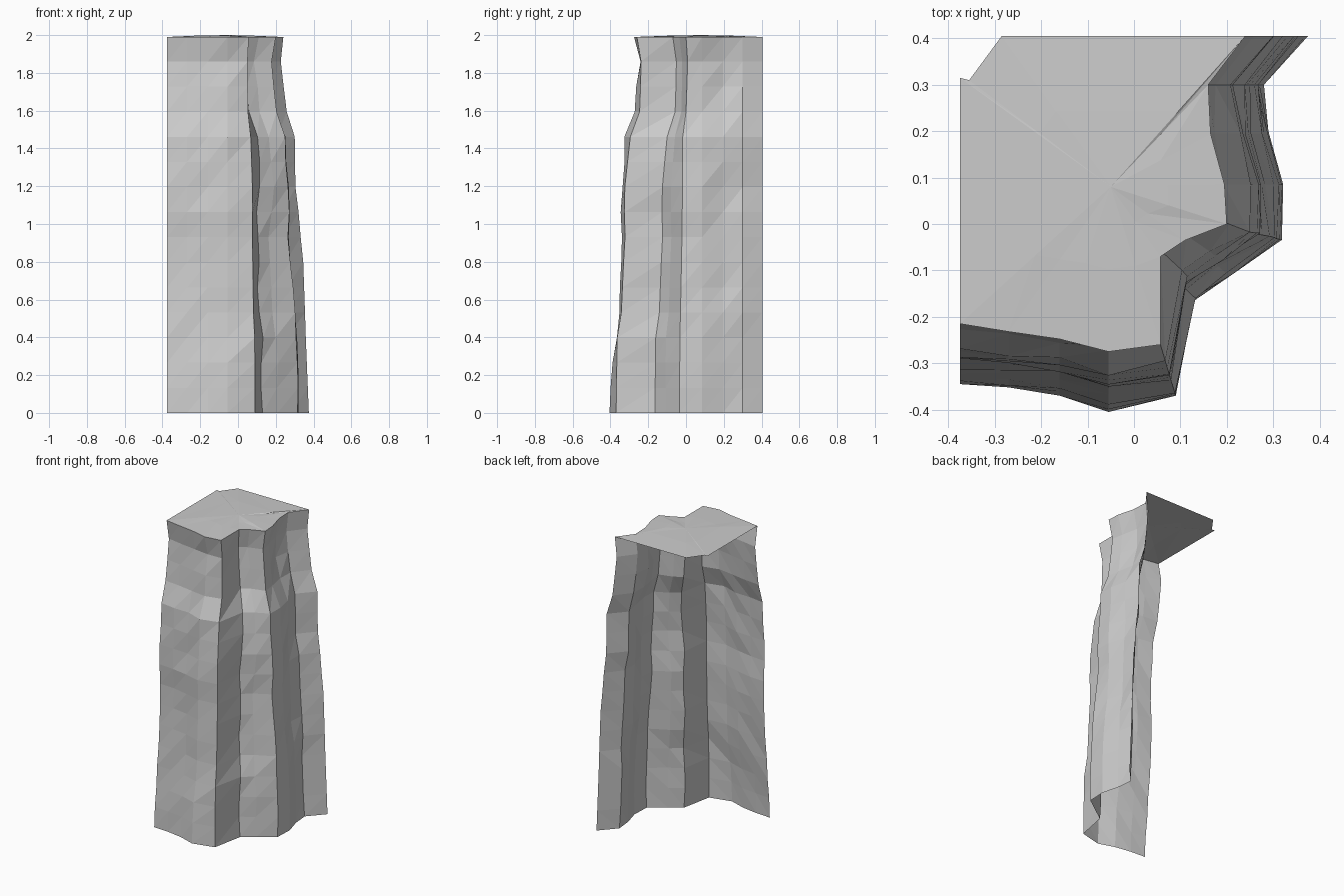
import bpy, bmesh, math, random
from mathutils import Vector

random.seed(4)
cube = bpy.data.objects.get("Cube")
if cube:
    bpy.data.objects.remove(cube, do_unlink=True)

# Outline of the cliff at the foot and at the rim, from front left to back right
FOOT = [(-.375, -.345), (-.27, -.352), (-.16, -.37), (-.055, -.405), (.09, -.37), (.13, -.165),
        (.21, -.11), (.315, -.035), (.32, .085), (.29, .195), (.28, .3), (.375, .405)]
RIM = [(-.375, -.215), (-.27, -.232), (-.16, -.248), (-.055, -.275), (.057, -.26), (.057, -.07),
       (.11, -.035), (.2, 0), (.195, .085), (.165, .195), (.16, .3), (.24, .405)]

# Height, then how far the front, groove, right side and back corner lean from rim to foot
LEAN = [(0, 1, 1, 1, 1), (.4, .74, .95, .92, .88), (.53, .64, .75, .84, .85),
        (.8, .5, .64, .68, .78), (.93, .5, .57, .62, .68), (1.06, .54, .6, .57, .6),
        (1.2, .5, .58, .55, .47), (1.46, .39, .32, .5, .45), (1.6, .02, -.15, -.02, .12),
        (1.86, -.22, -.2, -.25, -.1), (1.99, 0, 0, 0, 0)]
FRONT, GROOVE, RIGHT, BACK = 1, 2, 3, 4


def lean(z, side):
    for a, b in zip(LEAN, LEAN[1:]):
        if z <= b[0] + .001:
            t = (z - a[0]) / (b[0] - a[0])
            return a[side] + (b[side] - a[side]) * t
    return 0


def wall_point(i, z):
    side = FRONT if i < 4 else GROOVE if i < 7 else RIGHT if i < 10 else BACK
    p = Vector(RIM[i]).lerp(Vector(FOOT[i]), lean(z, side))
    if i in (5, 6):                              # the groove swells in the upper half
        p.x += .03 * math.exp(-((z - 1.4) / .25) ** 2)
    if 0 < z < 1.9 and i not in (4, 11):         # rough stone
        bump = random.uniform(-.008, .008)
        if side == FRONT:
            p.y += bump
        else:
            p.x += bump
    return (p.x, p.y, z)


def make_object(name, bm, material):
    mesh = bpy.data.meshes.new(name)
    bm.to_mesh(mesh)
    bm.free()
    mesh.materials.append(material)
    obj = bpy.data.objects.new(name, mesh)
    bpy.context.collection.objects.link(obj)


stone = bpy.data.materials.new("stone_grey")
stone.use_nodes = True
colour = (.6, .6, .6, 1)
stone.diffuse_color = colour
stone.node_tree.nodes["Principled BSDF"].inputs["Base Color"].default_value = colour

# Cliff wall: an open faceted sheet
heights = [k * 1.86 / 14 for k in range(15)] + [1.99]
bm = bmesh.new()
rows = [[bm.verts.new(wall_point(i, z)) for i in range(len(RIM))] for z in heights]
for low, high in zip(rows, rows[1:]):
    for i in range(len(RIM) - 1):
        bm.faces.new((low[i], low[i + 1], high[i + 1]))
        bm.faces.new((low[i], high[i + 1], high[i]))
make_object("cliff_wall", bm, stone)

# Cliff top: a nearly flat fan with an uneven middle ring
bm = bmesh.new()
edge = RIM + [(-.285, .405), (-.355, .31), (-.375, .315)]
centre = Vector((-.05, .08))
middle = bm.verts.new((centre.x, centre.y, 2))
outer = [bm.verts.new((x, y, 1.99)) for x, y in edge]
inner = []
for point in edge:
    p = centre.lerp(Vector(point), .5)
    inner.append(bm.verts.new((p.x, p.y, random.uniform(1.993, 1.998))))
for i in range(len(edge)):
    j = (i + 1) % len(edge)
    bm.faces.new((middle, inner[i], inner[j]))
    bm.faces.new((inner[i], outer[i], outer[j]))
    bm.faces.new((inner[i], outer[j], inner[j]))
make_object("cliff_top", bm, stone)
